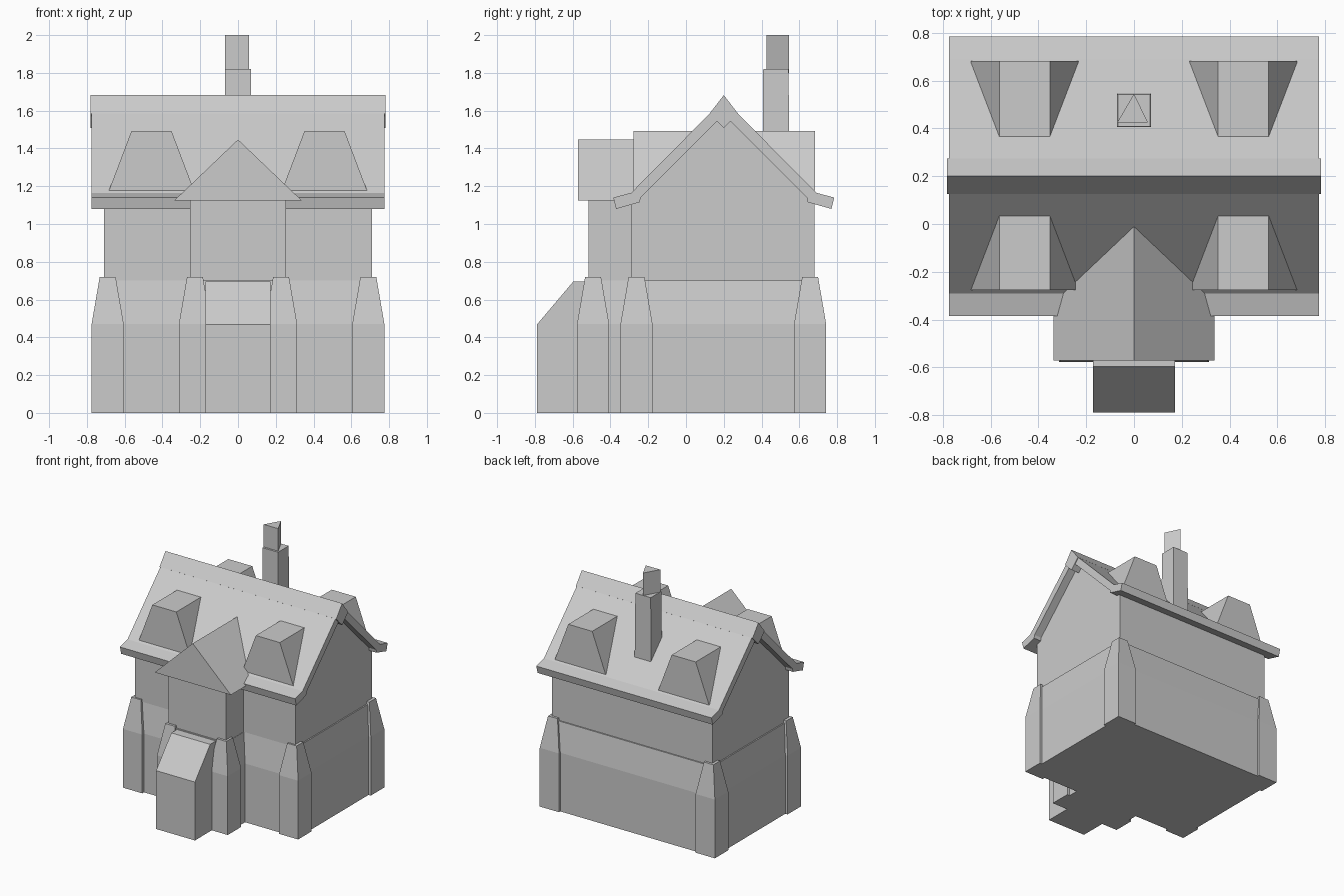
import bpy
import bmesh
from mathutils import Vector

cube = bpy.data.objects.get("Cube")
if cube:
    bpy.data.objects.remove(cube)

stone = bpy.data.materials.new("plain grey")
stone.use_nodes = True
GREY = (0.6, 0.6, 0.6, 1)
stone.diffuse_color = GREY
stone.node_tree.nodes["Principled BSDF"].inputs["Base Color"].default_value = GREY

RIDGE = 0.2          # y of the main ridge


def loft(name, rings):
    """Closed solid through rings of equal point count, capped at both ends."""
    bm = bmesh.new()
    loops = [[bm.verts.new(p) for p in ring] for ring in rings]
    n = len(loops[0])
    for a, b in zip(loops, loops[1:]):
        for i in range(n):
            j = (i + 1) % n
            bm.faces.new((a[i], a[j], b[j], b[i]))
    bm.faces.new(loops[0])
    bm.faces.new(loops[-1])
    bmesh.ops.recalc_face_normals(bm, faces=bm.faces)
    mesh = bpy.data.meshes.new(name)
    bm.to_mesh(mesh)
    bm.free()
    mesh.materials.append(stone)
    obj = bpy.data.objects.new(name, mesh)
    bpy.context.collection.objects.link(obj)
    return obj


def extrude_x(name, profile, x0, x1):
    return loft(name, [[(x, y, z) for y, z in profile] for x in (x0, x1)])


def extrude_y(name, profile, y0, y1):
    return loft(name, [[(x, y, z) for x, z in profile] for y in (y0, y1)])


def rect(x0, x1, y0, y1, z, inset=0):
    return [(x0 + inset, y0 + inset, z), (x1 - inset, y0 + inset, z),
            (x1 - inset, y1 - inset, z), (x0 + inset, y1 - inset, z)]


def skirt(name, x0, x1, y0, y1):
    """Thick lower wall with a sloping top."""
    loft(name, [rect(x0, x1, y0, y1, 0), rect(x0, x1, y0, y1, 0.47),
                rect(x0, x1, y0, y1, 0.7, 0.035)])


def buttress(name, x, y):
    """Square corner post tapering to a small flat top."""
    h = 0.085
    box = (x - h, x + h, y - h, y + h)
    loft(name, [rect(*box, 0), rect(*box, 0.47), rect(*box, 0.72, 0.043)])


def mirrored(half):
    """Complete a profile running up to the ridge with its far side."""
    return half + [(2 * RIDGE - y, z) for y, z in reversed(half)]


# Main house walls, with the gable ends
extrude_x("main_walls", [(-0.29, 0), (0.68, 0), (0.68, 1.13), (RIDGE, 1.6), (-0.29, 1.13)],
          -0.71, 0.71)
skirt("main_skirt", -0.755, 0.755, -0.325, 0.725)

# Front wing
loft("wing_walls", [rect(-0.253, 0.253, -0.515, -0.2, z) for z in (0, 1.2)])
skirt("wing_skirt", -0.29, 0.29, -0.56, -0.2)
extrude_y("wing_roof", [(-0.337, 1.125), (0.337, 1.125), (0, 1.447)], -0.572, 0.02)

# Buttresses
for side, s in (("left", 1), ("right", -1)):
    buttress("front_buttress_" + side, s * 0.69, -0.262)
    buttress("back_buttress_" + side, s * 0.69, 0.657)
    buttress("wing_buttress_" + side, s * 0.228, -0.492)

# Entrance porch
extrude_x("porch", [(-0.79, 0), (-0.5, 0), (-0.5, 0.695), (-0.597, 0.695), (-0.79, 0.467)],
          -0.172, 0.172)

# Main roof: two sloping slabs with kicked eaves
outer = [(-0.385, 1.14), (-0.29, 1.165), (RIDGE, 1.66)]
inner = [(RIDGE, 1.58), (-0.24, 1.14), (-0.245, 1.115), (-0.37, 1.08)]
for name, flip in (("front_roof", False), ("back_roof", True)):
    profile = outer + inner
    if flip:
        profile = [(2 * RIDGE - y, z) for y, z in profile]
    extrude_x(name, profile, -0.775, 0.775)

# Ridge cap
extrude_x("ridge_cap", mirrored([(0.162, 1.545), (0.125, 1.585), (0.1999, 1.682)])
          + [(RIDGE, 1.508)], -0.782, 0.782)

# Dormers, front and back
for side, x in (("left", 0.458), ("right", -0.458)):
    shape = [(x - 0.225, 1.178), (x + 0.225, 1.178), (x + 0.106, 1.492), (x - 0.106, 1.492)]
    extrude_y("front_dormer_" + side, shape, -0.277, 0.08)
    extrude_y("back_dormer_" + side, shape, 0.32, 0.683)

# Chimney with a three-sided flue
loft("chimney", [rect(-0.072, 0.072, 0.405, 0.547, 1.25),
                 rect(-0.072, 0.072, 0.405, 0.547, 1.82, 0.004)])
flue = [(-0.07, 0.425), (0.058, 0.425), (0, 0.545)]
loft("chimney_flue", [[(x, y, z) for x, y in flue] for z in (1.8, 2)])
